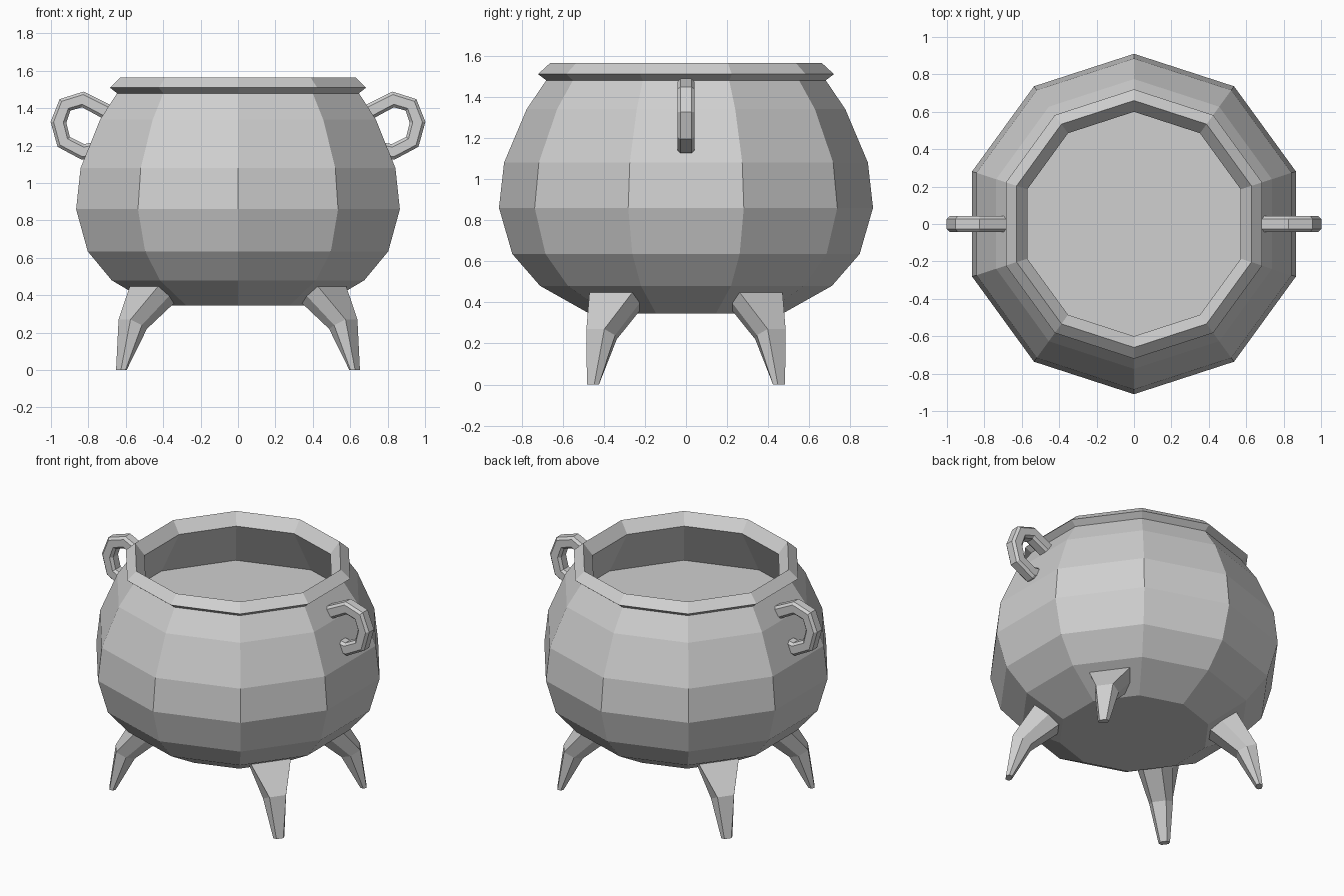
import bpy, bmesh
from math import cos, sin, pi, radians
from mathutils import Vector

cube = bpy.data.objects.get("Cube")
if cube:
    bpy.data.objects.remove(cube, do_unlink=True)

SIDES = 10


def make_material(name, rgb):
    mat = bpy.data.materials.new(name)
    mat.use_nodes = True
    color = (*rgb, 1)
    mat.diffuse_color = color
    bsdf = next(n for n in mat.node_tree.nodes if n.type == 'BSDF_PRINCIPLED')
    bsdf.inputs["Base Color"].default_value = color
    bsdf.inputs["Roughness"].default_value = 0.8
    return mat


iron = make_material("grey iron", (0.63, 0.63, 0.63))


def loft(name, rings):
    """Bridge rings holding the same number of points, capped and flat shaded."""
    bm = bmesh.new()
    loops = [[bm.verts.new(p) for p in ring] for ring in rings]
    n = len(loops[0])
    for a, b in zip(loops, loops[1:]):
        for i in range(n):
            j = (i + 1) % n
            bm.faces.new((a[i], a[j], b[j], b[i]))
    bm.faces.new(loops[0][::-1])
    bm.faces.new(loops[-1])
    bmesh.ops.recalc_face_normals(bm, faces=bm.faces)
    mesh = bpy.data.meshes.new(name)
    bm.to_mesh(mesh)
    bm.free()
    mesh.materials.append(iron)
    obj = bpy.data.objects.new(name, mesh)
    bpy.context.collection.objects.link(obj)


def polygon(radius, z):
    angles = [pi / 2 + 2 * pi * i / SIDES for i in range(SIDES)]
    return [Vector((radius * cos(a), radius * sin(a), z)) for a in angles]


# Pot: outer wall, flared rim, inner wall and the flat surface of the contents
pot_profile = [(0.47, 0.345), (0.71, 0.48), (0.845, 0.635), (0.91, 0.86),
               (0.885, 1.08), (0.775, 1.34), (0.68, 1.48),
               (0.72, 1.51), (0.66, 1.565), (0.60, 1.49), (0.78, 1.175)]
loft("pot", [polygon(r, z) for r, z in pot_profile])

# Legs: six-sided sections, each as outer, side and inner (radius, z, half width)
leg_sections = [((0.62, 0.45, 0.13), (0.53, 0.40, 0.11), (0.45, 0.37, 0.06)),
                ((0.75, 0.27, 0.054), (0.69, 0.24, 0.075), (0.635, 0.22, 0.045)),
                ((0.79, 0, 0.022), (0.77, 0, 0.036), (0.752, 0, 0.022))]


def leg(name, angle):
    out = Vector((cos(angle), sin(angle), 0))
    side = Vector((-sin(angle), cos(angle), 0))
    rings = []
    for section in leg_sections:
        left = [out * r + side * w + Vector((0, 0, z)) for r, z, w in section]
        right = [out * r - side * w + Vector((0, 0, z)) for r, z, w in section]
        rings.append(left + right[::-1])
    loft(name, rings)


for name, degrees in (("front_left_leg", -36), ("back_left_leg", 36),
                      ("back_right_leg", 144), ("front_right_leg", 216)):
    leg(name, radians(degrees))

# Handles: chamfered square tube bent along an open loop
handle_path = [(0.69, 1.375), (0.83, 1.447), (0.925, 1.418), (0.96, 1.325),
               (0.932, 1.22), (0.83, 1.167), (0.77, 1.175)]
HALF, FLAT = 0.042, 0.026
tube_section = [(HALF, -FLAT), (HALF, FLAT), (FLAT, HALF), (-FLAT, HALF),
                (-HALF, FLAT), (-HALF, -FLAT), (-FLAT, -HALF), (FLAT, -HALF)]


def handle(name, sign):
    pts = [Vector((x, 0, z)) for x, z in handle_path]
    across = Vector((0, 1, 0))
    rings = []
    for i, p in enumerate(pts):
        ahead = (pts[min(i + 1, len(pts) - 1)] - p).normalized()
        behind = (p - pts[max(i - 1, 0)]).normalized()
        normal = (ahead + behind).normalized().cross(across)
        ring = [p + across * a + normal * b for a, b in tube_section]
        rings.append([Vector((v.x * sign, v.y, v.z)) for v in ring])
    loft(name, rings)


handle("left_handle", 1)
handle("right_handle", -1)
